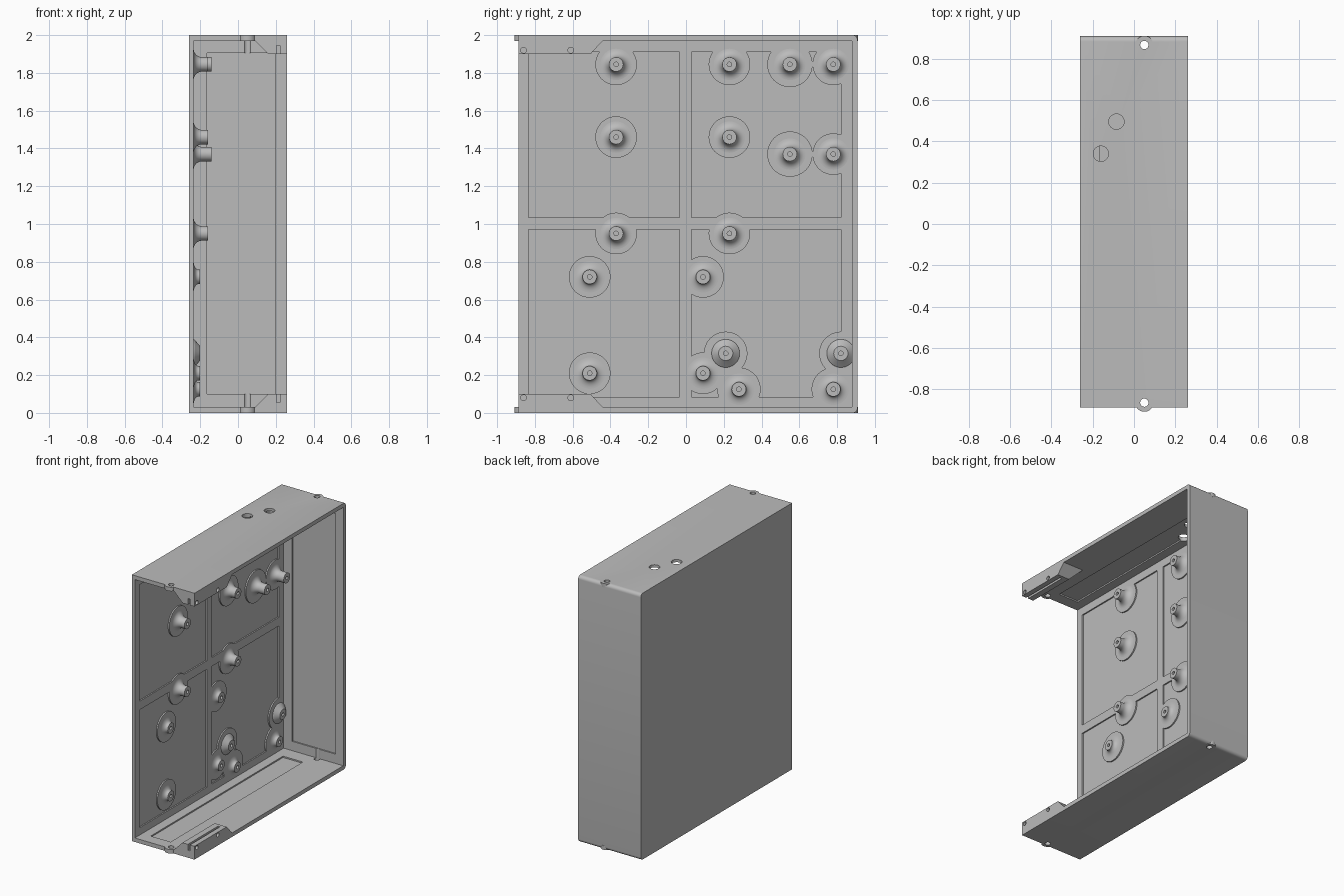
import bpy, bmesh, math
from mathutils import Matrix, Vector

if "Cube" in bpy.data.objects:
    bpy.data.objects.remove(bpy.data.objects["Cube"])

grey = bpy.data.materials.new("plain grey")
grey.use_nodes = True
COLOUR = (0.5, 0.5, 0.5, 1)
grey.diffuse_color = COLOUR
grey.node_tree.nodes["Principled BSDF"].inputs["Base Color"].default_value = COLOUR


def finish(name, bm):
    bmesh.ops.recalc_face_normals(bm, faces=bm.faces)
    mesh = bpy.data.meshes.new(name)
    bm.to_mesh(mesh)
    bm.free()
    mesh.materials.append(grey)
    ob = bpy.data.objects.new(name, mesh)
    bpy.context.collection.objects.link(ob)
    return ob


def add_box(bm, lo, hi):
    lo, hi = Vector(lo), Vector(hi)
    size = Matrix.Diagonal((*(hi - lo), 1))
    return bmesh.ops.create_cube(bm, size=1, matrix=Matrix.Translation((lo + hi) / 2) @ size)["verts"]


def boxes(name, *spans):
    bm = bmesh.new()
    for lo, hi in spans:
        add_box(bm, lo, hi)
    return finish(name, bm)


def cylinder(name, centre, radius, depth, axis="Z"):
    bm = bmesh.new()
    turn = Matrix.Rotation(math.pi / 2, 4, "Y") if axis == "X" else Matrix()
    bmesh.ops.create_cone(bm, cap_ends=True, segments=48, radius1=radius, radius2=radius,
                          depth=depth, matrix=Matrix.Translation(centre) @ turn)
    return finish(name, bm)


def cut(target, cutter, keep=False):
    mod = target.modifiers.new("cut", "BOOLEAN")
    mod.operation, mod.solver, mod.object = "DIFFERENCE", "EXACT", cutter
    with bpy.context.temp_override(object=target, active_object=target):
        bpy.ops.object.modifier_apply(modifier=mod.name)
    if not keep:
        bpy.data.objects.remove(cutter)


def lathe(name, y, z, profile):
    # Spin (radius, x) points round an axis that runs along x
    bm = bmesh.new()
    pts = [bm.verts.new((x, r, 0)) for r, x in profile]
    edges = [bm.edges.new(pair) for pair in zip(pts, pts[1:])]
    bmesh.ops.spin(bm, geom=pts + edges, cent=(0, 0, 0), axis=(1, 0, 0),
                   angle=2 * math.pi, steps=40, use_merge=True)
    bmesh.ops.remove_doubles(bm, verts=bm.verts, dist=1e-5)
    bmesh.ops.translate(bm, verts=bm.verts, vec=(0, y, z))
    return finish(name, bm)


XB, XF = -0.26, 0.26          # outside of base, open rim
YF, YB = -0.888, 0.908        # open front, back
FLOOR, SKIN, SINK = -0.235, 0.03, 0.01

# Shell: rounded back edges, open at the front and one side
bm = bmesh.new()
add_box(bm, (XB, YF, 0), (XF, YB, 2))
back = [e for e in bm.edges if all(v.co.y > 0.9 for v in e.verts)
        and abs(e.verts[0].co.x - e.verts[1].co.x) > 0.1]
bmesh.ops.bevel(bm, geom=back, offset=0.025, segments=6, affect="EDGES", profile=0.5)
shell = finish("case_shell", bm)
cut(shell, boxes("cavity", ((FLOOR, -2, SKIN), (1, YB - SKIN, 2 - SKIN))))

# Standoffs: y, z, tip x, pad radius, style
standoffs = [(y, z, -0.16, 0.11, "post") for y in (-0.37, 0.23) for z in (1.845, 1.46, 0.95)]
standoffs += [(y, z, -0.14, r, "post") for y, r in ((0.55, 0.12), (0.78, 0.11)) for z in (1.845, 1.37)]
standoffs += [(y, z, -0.2, 0.11, "post") for y in (-0.51, 0.09) for z in (0.72, 0.21)]
standoffs += [(y, 0.125, -0.2, 0.115, "post") for y in (0.28, 0.78)]
standoffs += [(y, 0.315, -0.2, 0.115, "cone") for y in (0.21, 0.82)]

# Sunken floor panels, leaving round pads under the standoffs
panels = boxes("floor_panels", *[((FLOOR - SINK, y0, z0), (0, y1, z1))
                                 for y0, y1 in ((-0.835, -0.035), (0.03, 0.82))
                                 for z0, z1 in ((0.085, 0.97), (1.035, 1.91))])
for y, z, tip, pad, style in standoffs:
    cut(panels, cylinder("pad", (-0.1, y, z), pad, 0.8, "X"))
cut(shell, panels)

# Sunken panels in the back, top and bottom walls
inner = YB - SKIN
cut(shell, boxes("wall_panels",
                 ((-0.165, inner - 0.1, 0.1), (0.195, inner + SINK, 1.905)),
                 ((-0.165, -0.8, SKIN - SINK), (0, 0.77, 0.08)),
                 ((-0.165, -0.8, 1.92), (0, 0.77, 2 - SKIN + SINK))))

# Cable holes through the top
for x, y in ((-0.085, 0.495), (-0.16, 0.34)):
    cut(shell, cylinder("cable_hole", (x, y, 2), 0.037, 0.2))

# Round screw tabs with holes, top and bottom
for end, y in (("front", -0.864), ("back", 0.866)):
    drill = cylinder("drill", (0.05, y, 1), 0.02, 4)
    cut(shell, drill, keep=True)
    for level, z in (("bottom", SKIN / 2), ("top", 2 - SKIN / 2)):
        tab = cylinder(f"{end}_{level}_screw_tab", (0.05, y, z), 0.044, SKIN)
        cut(tab, drill, keep=True)
    bpy.data.objects.remove(drill)

# Standoffs with a flared foot or a cone, each with a screw hole
for i, (y, z, tip, pad, style) in enumerate(standoffs):
    foot = FLOOR - 0.002
    if style == "post":
        rise = min(0.045, (tip - FLOOR) * 0.75)
        spread = 0.045
        side = [(0.038 + spread * (1 - math.sin(a)), FLOOR + rise * (1 - math.cos(a)))
                for a in (math.pi / 2 * k / 8 for k in range(9))]
        side = [(0.085, foot)] + side[::1]
    else:
        side = [(0.075, foot), (0.073, FLOOR + 0.005), (0.042, tip - 0.004)]
    # Flare falls outward from the post to the floor
    if style == "post":
        side = [(0.085, foot)] + [(0.038 + spread * (1 - math.sin(a)), FLOOR + rise * (1 - math.cos(a)))
                                  for a in (math.pi / 2 * k / 8 for k in range(9))]
    profile = side + [(0.038, tip), (0.012, tip), (0.012, FLOOR), (0, FLOOR)]
    lathe(f"standoff_{i + 1}", y, z, profile)

# Sloped corner blocks with a panel slot and two pin holes
for level in ("bottom", "top"):
    def up(z):
        return z if level == "bottom" else 2 - z

    bm = bmesh.new()
    for v in add_box(bm, (0.09, YF, SKIN - 0.001), (XF, -0.44, 0.1)):
        if v.co.z > 0.05:
            v.co.x = max(v.co.x, 0.16)
            v.co.y = min(v.co.y, -0.505)
    for v in bm.verts:
        v.co.z = up(v.co.z)
    block = finish(f"{level}_corner_block", bm)
    za, zb = sorted((up(0.055), up(0.2)))
    cut(block, boxes("slot", ((0.205, -1, za), (0.222, -0.53, zb))))
    for y in (-0.86, -0.61):
        cut(block, cylinder("pin_hole", (0.26, y, up(0.08)), 0.015, 0.09, "X"))

# Smooth curved surfaces, keep corners sharp
for ob in bpy.context.scene.objects:
    ob.select_set(ob.type == "MESH")
bpy.context.view_layer.objects.active = shell
bpy.ops.object.shade_smooth_by_angle(angle=math.radians(30))
